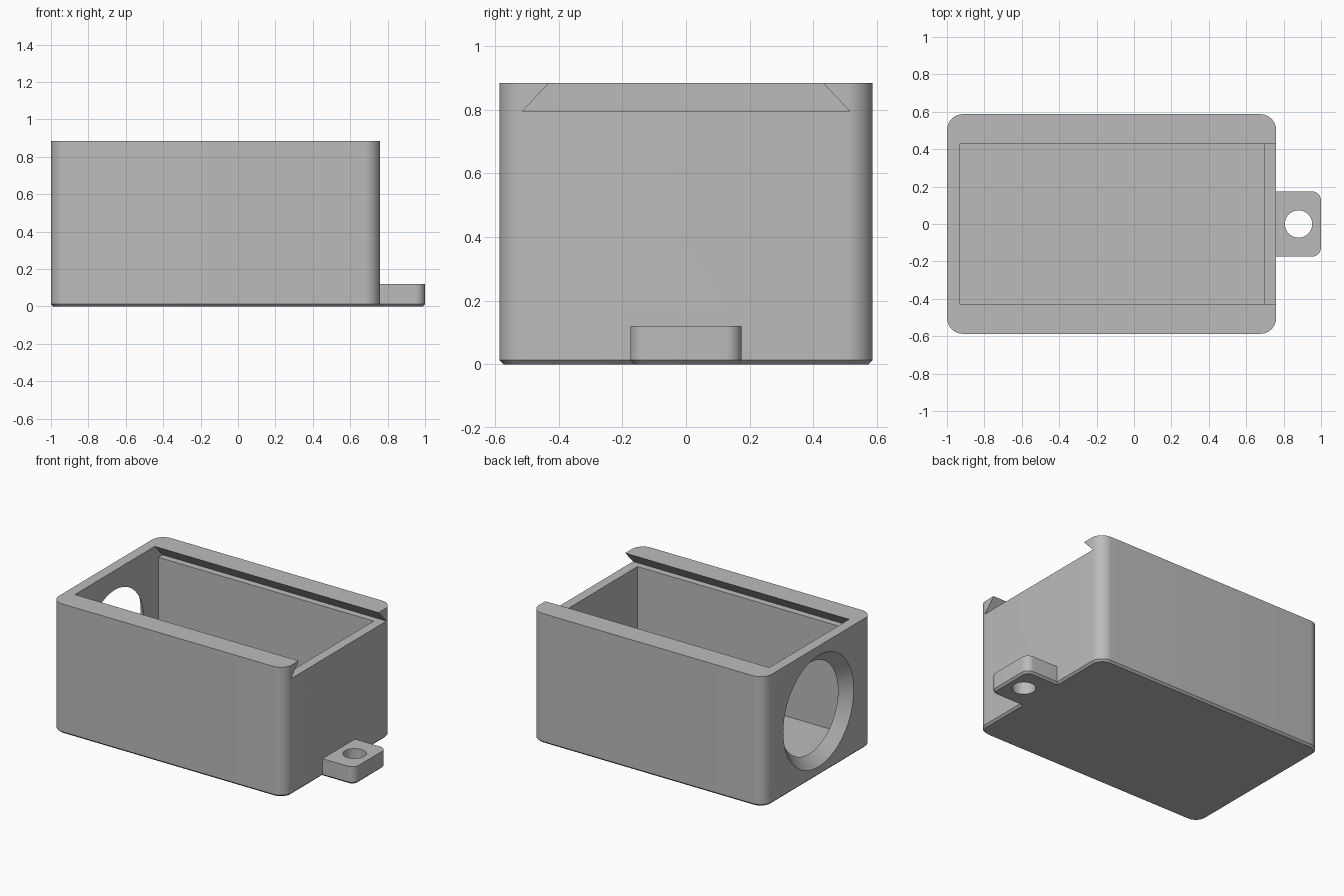
import bpy, bmesh
from math import sin, cos, pi, radians

if "Cube" in bpy.data.objects:
    bpy.data.objects.remove(bpy.data.objects["Cube"], do_unlink=True)

grey = bpy.data.materials.new("plain grey")
grey.use_nodes = True
COLOUR = (0.5, 0.5, 0.5, 1)
grey.diffuse_color = COLOUR
grey.node_tree.nodes["Principled BSDF"].inputs["Base Color"].default_value = COLOUR


def loft(name, rings):
    """Closed solid through a list of equal-length point rings."""
    bm = bmesh.new()
    loops = [[bm.verts.new(p) for p in ring] for ring in rings]
    n = len(loops[0])
    for low, high in zip(loops, loops[1:]):
        for i in range(n):
            j = (i + 1) % n
            bm.faces.new((low[i], low[j], high[j], high[i]))
    bm.faces.new(loops[0][::-1])
    bm.faces.new(loops[-1])
    bmesh.ops.recalc_face_normals(bm, faces=bm.faces)
    mesh = bpy.data.meshes.new(name)
    bm.to_mesh(mesh)
    bm.free()
    mesh.materials.append(grey)
    obj = bpy.data.objects.new(name, mesh)
    bpy.context.collection.objects.link(obj)
    return obj


def rounded(x0, x1, half, z, radius_left, radius_right, inset=0.0):
    """Rounded rectangle ring, optionally inset."""
    pts, steps = [], 12
    corners = ((x1, 1, 1, radius_right), (x0, -1, 1, radius_left),
               (x0, -1, -1, radius_left), (x1, 1, -1, radius_right))
    for k, (x, sx, sy, r) in enumerate(corners):
        for s in range(steps + 1):
            a = (k + s / steps) * pi / 2
            pts.append((x - sx * r + (r - inset) * cos(a),
                        sy * (half - r) + (r - inset) * sin(a), z))
    return pts


def rect(x0, x1, half, z):
    return [(x0, -half, z), (x1, -half, z), (x1, half, z), (x0, half, z)]


def chamfered_slab(name, x0, x1, half, top, r_left, r_right):
    c = 0.013
    return loft(name, [rounded(x0, x1, half, 0, r_left, r_right, c),
                       rounded(x0, x1, half, c, r_left, r_right),
                       rounded(x0, x1, half, top, r_left, r_right)])


def circle(radius, place, n=64):
    return [place(radius * cos(2 * pi * i / n), radius * sin(2 * pi * i / n))
            for i in range(n)]


def combine(target, tool, operation):
    mod = target.modifiers.new(tool.name, "BOOLEAN")
    mod.object, mod.operation, mod.solver = tool, operation, "EXACT"
    bpy.context.view_layer.objects.active = target
    bpy.ops.object.modifier_apply(modifier=mod.name)
    bpy.data.objects.remove(tool, do_unlink=True)


# Outer housing and mounting tab
housing = chamfered_slab("housing", -1, 0.76, 0.587, 0.885, 0.085, 0.085)
tab = chamfered_slab("mounting_tab", 0.715, 1, 0.175, 0.12, 0.02, 0.05)
combine(housing, tab, "UNION")

# Inner cavity
combine(housing, loft("cavity_cutter", [rect(-0.93, 0.695, 0.47, 0.075),
                                        rect(-0.93, 0.695, 0.47, 0.83)]), "DIFFERENCE")

# Dovetail lid slot, open at one end
combine(housing, loft("lid_slot_cutter", [rect(-0.93, 0.9, 0.515, 0.795),
                                          rect(-0.93, 0.9, 0.402, 0.915)]), "DIFFERENCE")

# Tapered round opening in the end wall
combine(housing, loft("opening_cutter", [
    circle(r, lambda a, b, x=x: (x, a, 0.442 + b))
    for x, r in ((-1.02, 0.4), (-0.91, 0.29))]), "DIFFERENCE")

# Screw hole through the tab
combine(housing, loft("screw_hole_cutter", [
    circle(0.073, lambda a, b, z=z: (0.88 + a, b, z)) for z in (-0.1, 0.2)]), "DIFFERENCE")

bpy.ops.object.select_all(action="DESELECT")
housing.select_set(True)
bpy.context.view_layer.objects.active = housing
bpy.ops.object.shade_smooth_by_angle(angle=radians(25))
